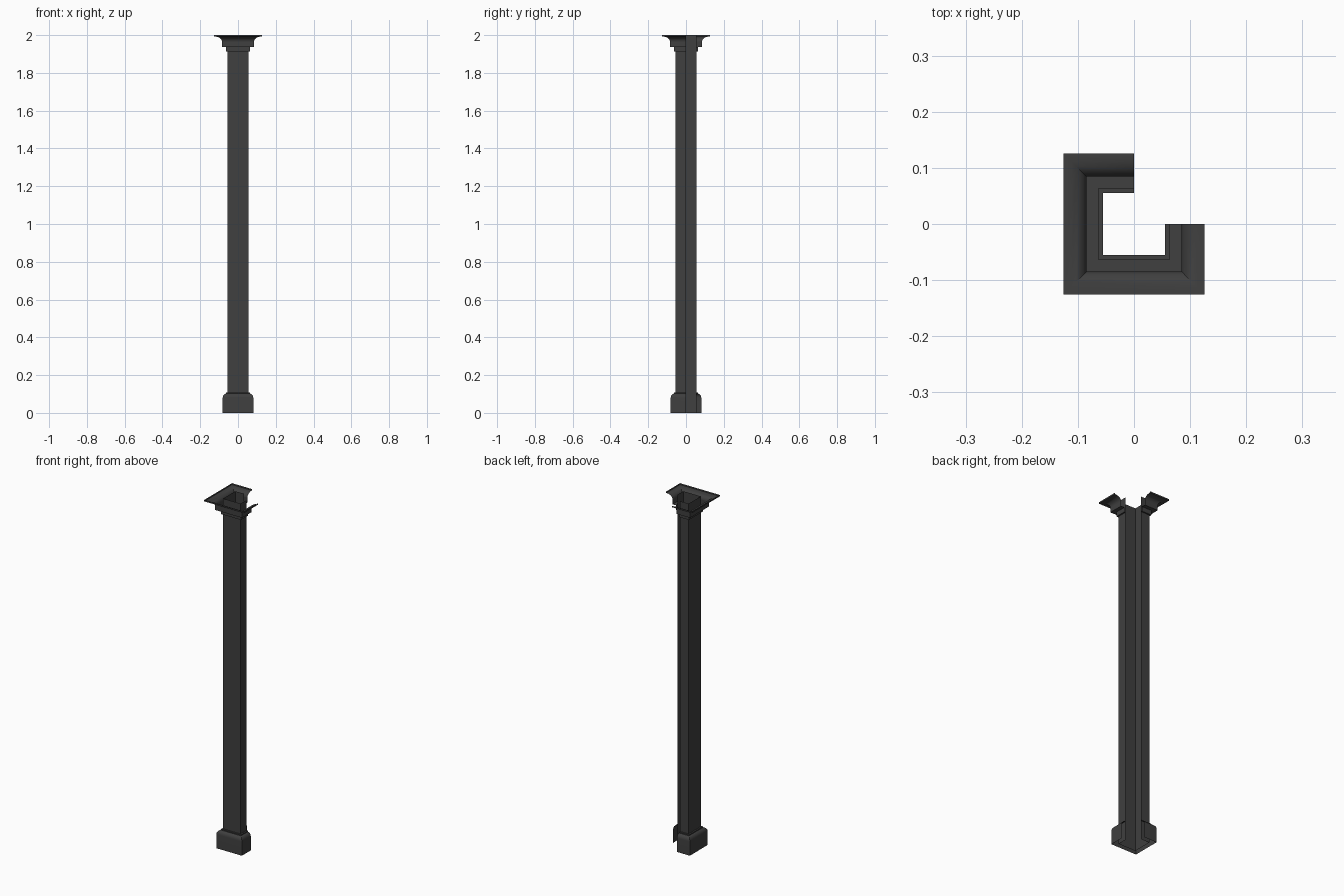
import bpy, bmesh, math

if "Cube" in bpy.data.objects:
    bpy.data.objects.remove(bpy.data.objects["Cube"])


def sweep(name, profile):
    """Sweep an (offset, height) profile around the column, leaving the back right corner open."""
    bm = bmesh.new()
    rings = []
    for r, z in profile:
        path = [(0, r), (-r, r), (-r, -r), (r, -r), (r, 0)]
        rings.append([bm.verts.new((x, y, z)) for x, y in path])
    for low, high in zip(rings, rings[1:]):
        for i in range(4):
            bm.faces.new((low[i], low[i + 1], high[i + 1], high[i]))
    mesh = bpy.data.meshes.new(name)
    bm.to_mesh(mesh)
    bm.free()
    ob = bpy.data.objects.new(name, mesh)
    bpy.context.collection.objects.link(ob)
    bpy.context.view_layer.objects.active = ob
    ob.select_set(True)
    bpy.ops.object.shade_smooth_by_angle(angle=math.radians(30))
    ob.select_set(False)
    mat = bpy.data.materials.get("dark_grey") or bpy.data.materials.new("dark_grey")
    mat.diffuse_color = (0.05, 0.05, 0.05, 1)
    mat.use_nodes = True
    mat.node_tree.nodes["Principled BSDF"].inputs["Base Color"].default_value = mat.diffuse_color
    mesh.materials.append(mat)
    return ob


def arc(cx, cz, rx, rz, a0, a1, n=6):
    steps = [math.radians(a0 + (a1 - a0) * i / n) for i in range(n + 1)]
    return [(cx + rx * math.cos(a), cz + rz * math.sin(a)) for a in steps]


# Shaft: thin open shell
sweep("column_shaft", [(0.055, 0), (0.055, 2)])

# Base: plinth with a rounded shoulder
sweep("column_base", [(0.081, 0)] + arc(0.063, 0.08, 0.018, 0.022, 0, 90)
      + [(0.063, 0.108), (0.055, 0.108)])

# Crown: stepped neck, cove and thin lip
sweep("column_crown", [(0.055, 1.912), (0.063, 1.912), (0.063, 1.938),
                       (0.085, 1.938), (0.085, 1.966)]
      + arc(0.121, 1.966, 0.036, 0.026, 180, 90)
      + [(0.126, 1.992), (0.126, 2.0)])
